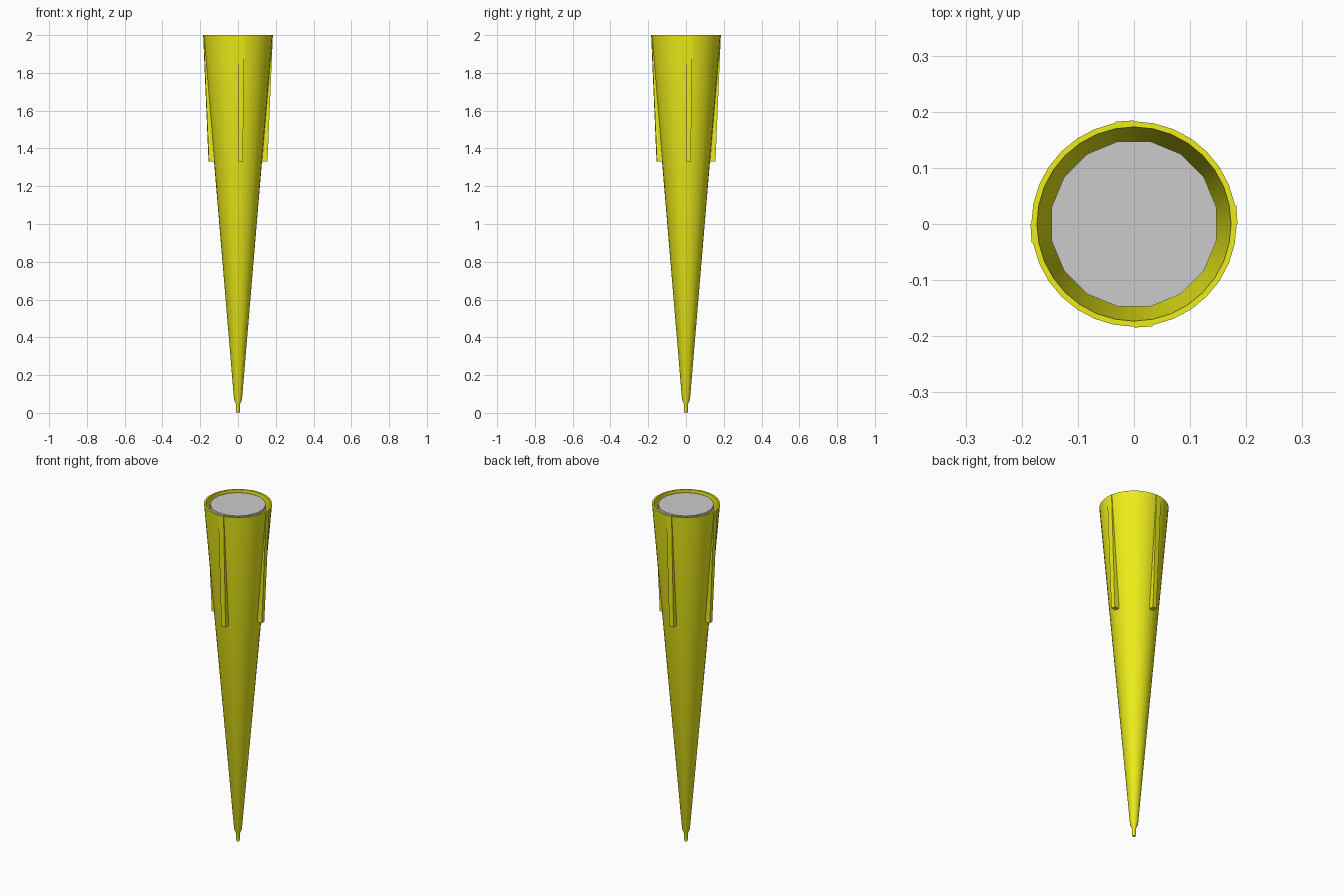
import bpy, bmesh, math
from mathutils import Matrix

if "Cube" in bpy.data.objects:
    bpy.data.objects.remove(bpy.data.objects["Cube"])

yellow = bpy.data.materials.new("yellow_plastic")
yellow.diffuse_color = (0.85, 0.85, 0.01, 1)
yellow.use_nodes = True
yellow.node_tree.nodes["Principled BSDF"].inputs["Base Color"].default_value = yellow.diffuse_color


def make_object(name, bm, mat=None, smooth=True):
    bmesh.ops.recalc_face_normals(bm, faces=bm.faces)
    mesh = bpy.data.meshes.new(name)
    bm.to_mesh(mesh)
    bm.free()
    obj = bpy.data.objects.new(name, mesh)
    bpy.context.collection.objects.link(obj)
    if mat:
        mesh.materials.append(mat)
    if smooth:
        bpy.ops.object.select_all(action='DESELECT')
        obj.select_set(True)
        bpy.context.view_layer.objects.active = obj
        bpy.ops.object.shade_smooth_by_angle(angle=math.radians(30))
    return obj


def lathe(name, profile, sides, mat):
    """Revolve a closed (radius, z) profile around z."""
    bm = bmesh.new()
    rings = []
    for r, z in profile:
        rings.append([bm.verts.new((r * math.cos(2 * math.pi * i / sides),
                                    r * math.sin(2 * math.pi * i / sides), z))
                      for i in range(sides)])
    for a, b in zip(rings, rings[1:] + rings[:1]):
        for i in range(sides):
            j = (i + 1) % sides
            bm.faces.new((a[i], a[j], b[j], b[i]))
    return make_object(name, bm, mat)


# Hollow tapered body: outside going up, inside coming down
lathe("tapered_body", [
    (0.009, 0), (0.012, 0.05), (0.021, 0.07), (0.183, 2.0),
    (0.173, 2.0), (0.013, 0.075), (0.008, 0.05), (0.005, 0)], 32, yellow)

# Four grip ribs, each set to one side of its axis
for k, side in enumerate(("front", "right", "back", "left")):
    bm = bmesh.new()
    loops = []
    for z, inner, outer, width in ((1.33, 0.119, 0.156, 0.026), (2.0, 0.174, 0.1845, 0.033)):
        loops.append([bm.verts.new(p) for p in (
            (0, -inner, z), (width, -inner + 0.003, z),
            (width, -outer + 0.002, z), (0, -outer, z))])
    low, high = loops
    bm.faces.new(low)
    bm.faces.new(high)
    for i in range(4):
        j = (i + 1) % 4
        bm.faces.new((low[i], low[j], high[j], high[i]))
    bm.transform(Matrix.Rotation(k * math.pi / 2, 4, 'Z'))
    make_object(side + "_rib", bm, yellow, smooth=False)

# Filter plug seated in the mouth
bm = bmesh.new()
top, bottom = 1.995, 1.74
bmesh.ops.create_cone(bm, cap_ends=True, segments=16, radius1=0.15, radius2=0.15,
                      depth=top - bottom,
                      matrix=Matrix.Translation((0, 0, (top + bottom) / 2))
                      @ Matrix.Rotation(math.pi / 16, 4, 'Z'))
make_object("filter_plug", bm, smooth=False)
